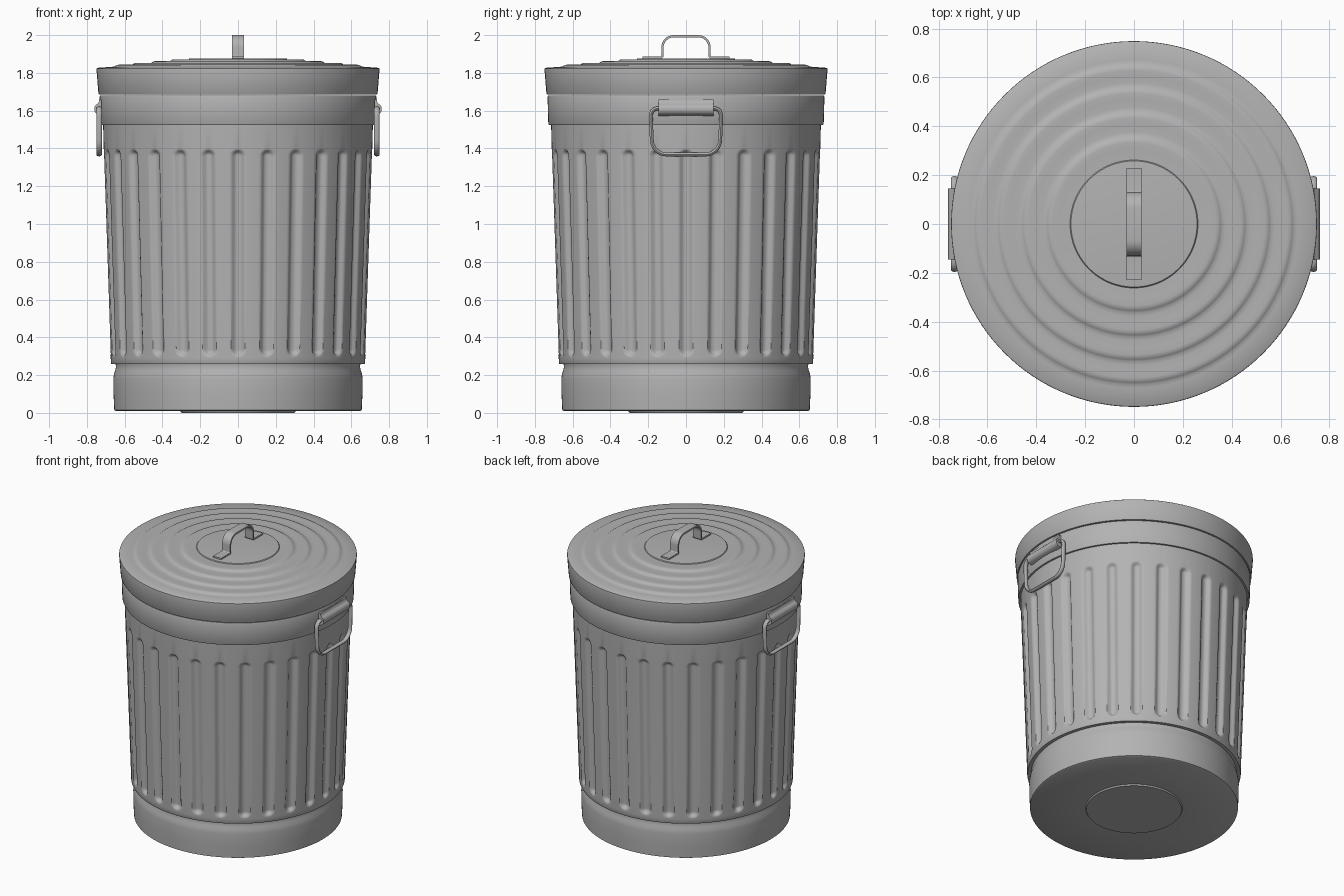
import bpy, bmesh, math
from mathutils import Vector

if "Cube" in bpy.data.objects:
    bpy.data.objects.remove(bpy.data.objects["Cube"])

steel = bpy.data.materials.new("galvanised grey")
steel.diffuse_color = (0.45, 0.45, 0.45, 1)
steel.use_nodes = True
steel.node_tree.nodes["Principled BSDF"].inputs["Base Color"].default_value = steel.diffuse_color
FLUTES = 28


def finish(name, bm, angle=35):
    bmesh.ops.remove_doubles(bm, verts=bm.verts, dist=1e-5)
    bmesh.ops.recalc_face_normals(bm, faces=bm.faces)
    me = bpy.data.meshes.new(name)
    bm.to_mesh(me)
    bm.free()
    me.materials.append(steel)
    ob = bpy.data.objects.new(name, me)
    bpy.context.collection.objects.link(ob)
    bpy.ops.object.select_all(action='DESELECT')
    ob.select_set(True)
    bpy.context.view_layer.objects.active = ob
    bpy.ops.object.shade_smooth_by_angle(angle=math.radians(angle))
    return ob


def skin(bm, rings, closed_rings=True, loop=False):
    """Bridge successive rings of points with quads."""
    vs = [[bm.verts.new(p) for p in r] for r in rings]
    n = len(vs[0])
    pairs = list(zip(vs, vs[1:])) + ([(vs[-1], vs[0])] if loop else [])
    for a, b in pairs:
        for i in range(n if closed_rings else n - 1):
            j = (i + 1) % n
            bm.faces.new((a[i], a[j], b[j], b[i]))
    return vs


def lathe(name, profile, n=128, offset=None, angle=35):
    bm = bmesh.new()
    rings = []
    for r, z in profile:
        ring = []
        for i in range(n):
            a = 2 * math.pi * i / n - math.pi / 2
            rr = r - (offset(a, r, z) if offset else 0)
            ring.append((rr * math.cos(a), rr * math.sin(a), z))
        rings.append(ring)
    vs = skin(bm, rings)
    bm.faces.new(vs[0])
    bm.faces.new(vs[-1])
    return finish(name, bm, angle)


def sweep(name, path, section, loop=False):
    """Sweep (side, normal) section along a path lying in a plane of constant x."""
    bm = bmesh.new()
    rings = []
    m = len(path)
    for i, p in enumerate(path):
        a = path[(i - 1) % m] if loop or i else p
        b = path[(i + 1) % m] if loop or i < m - 1 else p
        t = (b - a).normalized()
        nrm = Vector((0, -t.z, t.y))
        rings.append([p + Vector((s, 0, 0)) + nrm * h for s, h in section])
    vs = skin(bm, rings, loop=loop)
    if not loop:
        bm.faces.new(vs[0])
        bm.faces.new(vs[-1])
    return finish(name, bm)


def rounded(points, radii, loop=False, steps=8):
    """Round the corners of a (y, z) polyline with short curves."""
    P = [Vector((0, y, z)) for y, z in points]
    out = []
    for i, p in enumerate(P):
        if not radii[i]:
            out.append(p)
            continue
        u = (P[i - 1] - p).normalized() * radii[i]
        v = (P[(i + 1) % len(P)] - p).normalized() * radii[i]
        for k in range(steps + 1):
            t = k / steps * math.pi / 2
            out.append(p + u * (1 - math.sin(t)) + v * (1 - math.cos(t)))
    return out


# fluted body: round-ended grooves pressed into the tapered wall
def groove(a, r, z):
    if not 0.28 < z < 1.42:
        return 0
    pitch = 2 * math.pi / FLUTES
    d = (a + math.pi / 2 + pitch / 2) % pitch - pitch / 2
    dz = max(0.335 - z, z - 1.36, 0)
    t = min(1, max(0, (0.038 - math.hypot(d * r, dz)) / 0.026))
    return 0.022 * t * t * (3 - 2 * t)


ends = [0.006 * i for i in range(10)]
rows = [0.29 + e for e in ends] + [0.6, 0.85, 1.1] + [1.345 + e for e in ends]
body = [(0.30, 0.0), (0.305, 0.009), (0.645, 0.009), (0.655, 0.014), (0.659, 0.1), (0.66, 0.18),
        (0.657, 0.205), (0.65, 0.225), (0.646, 0.245), (0.648, 0.258), (0.67, 0.258), (0.673, 0.264)]
body += [(0.673 + (z - 0.264) * 0.0335, z) for z in rows]
body += [(0.714, 1.525), (0.726, 1.525), (0.729, 1.531), (0.733, 1.672), (0.73, 1.68), (0.70, 1.68)]
lathe("fluted_body", body, FLUTES * 16, groove)

# lid with a flared rim and stepped rings
lid = [(0.70, 1.685), (0.736, 1.685), (0.739, 1.69), (0.749, 1.815), (0.748, 1.823), (0.742, 1.827)]
for i, r in enumerate((0.65, 0.555, 0.455, 0.355)):
    z = 1.832 + 0.0095 * i
    lid += [(r + 0.022, z), (r + 0.006, z + 0.001), (r, z + 0.005),
            (r - 0.008, z + 0.010), (r - 0.02, z + 0.0115), (r - 0.045, z + 0.010)]
lid += [(0.28, 1.870), (0.262, 1.870), (0.258, 1.875), (0.25, 1.876)]
lathe("lid", lid, 128, angle=40)

# strap handle on the lid
strap = rounded([(-0.23, 1.880), (-0.125, 1.880), (-0.125, 1.994), (0.125, 1.994), (0.125, 1.880), (0.23, 1.880)],
                [0, 0.012, 0.06, 0.06, 0.012, 0])
sweep("lid_handle", strap, [(-0.031, -0.006), (0.031, -0.006), (0.031, 0.006), (-0.031, 0.006)])

# side bail handles and the rolled brackets that hold them
bail = rounded([(-0.188, 1.612), (-0.178, 1.368), (0.178, 1.368), (0.188, 1.612)],
               [0.04, 0.075, 0.075, 0.04], loop=True)
oval = [(0.015 * math.cos(k * math.pi / 6), 0.010 * math.sin(k * math.pi / 6)) for k in range(12)]
for side, tag in ((1, "right"), (-1, "left")):
    ob = sweep(tag + "_bail_handle", bail, oval, loop=True)
    ob.location.x = 0.735 * side
    bm = bmesh.new()
    prof = [(0.722, 1.66), (0.735, 1.66), (0.737, 1.645)]
    prof += [(0.735 + 0.026 * math.cos(t), 1.608 + 0.03 * math.sin(t))
             for t in [math.radians(70 - 15 * k) for k in range(11)]]
    prof += [(0.722, 1.572)]
    vs = skin(bm, [[(side * x, y, z) for x, z in prof] for y in (-0.145, 0.145)])
    bm.faces.new(vs[0])
    bm.faces.new(vs[1])
    finish(tag + "_handle_bracket", bm)
